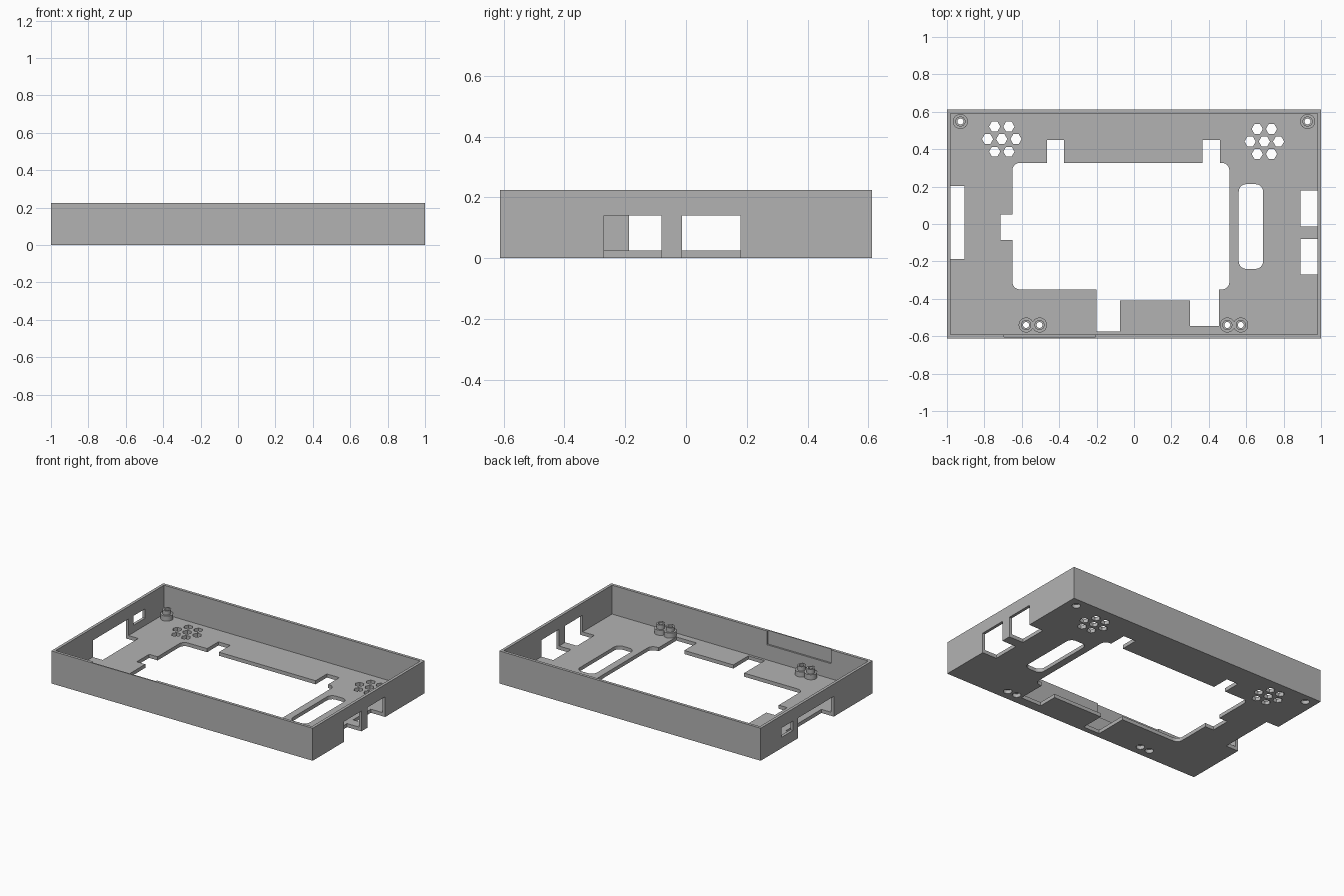
import bpy, bmesh, math
from math import cos, sin, pi

cube = bpy.data.objects.get("Cube")
if cube:
    bpy.data.objects.remove(cube, do_unlink=True)

HEIGHT, FLOOR, WALL = 0.225, 0.025, 0.02
X, Y = 1.0, 0.612
WINDOW_TOP = 0.14

grey = bpy.data.materials.new("matte grey")
grey.use_nodes = True
grey.diffuse_color = (0.45, 0.45, 0.45, 1)
grey.node_tree.nodes["Principled BSDF"].inputs["Base Color"].default_value = grey.diffuse_color


def add_object(name, bm):
    bmesh.ops.recalc_face_normals(bm, faces=bm.faces[:])
    mesh = bpy.data.meshes.new(name)
    bm.to_mesh(mesh)
    bm.free()
    mesh.materials.append(grey)
    obj = bpy.data.objects.new(name, mesh)
    bpy.context.collection.objects.link(obj)
    return obj


def prism(name, outline, z0, z1):
    """Extrude a flat outline from z0 to z1."""
    bm = bmesh.new()
    base = bm.faces.new([bm.verts.new((x, y, z0)) for x, y in outline])
    top = bmesh.ops.extrude_face_region(bm, geom=[base])["geom"]
    verts = [v for v in top if isinstance(v, bmesh.types.BMVert)]
    bmesh.ops.translate(bm, verts=verts, vec=(0, 0, z1 - z0))
    return add_object(name, bm)


def rect(x0, x1, y0, y1):
    return [(x0, y0), (x1, y0), (x1, y1), (x0, y1)]


def arc(cx, cy, r, start, steps=6):
    """Quarter turn, counter-clockwise, from a start angle in degrees."""
    angles = [math.radians(start + 90 * i / steps) for i in range(steps + 1)]
    return [(cx + r * cos(a), cy + r * sin(a)) for a in angles]


def ring(cx, cy, r, sides):
    return [(cx + r * cos(2 * pi * i / sides), cy + r * sin(2 * pi * i / sides)) for i in range(sides)]


def cut(target, outline, z0=-0.1, z1=0.1):
    cutter = prism("cutter", outline, z0, z1)
    cutter.hide_render = True
    mod = target.modifiers.new("cut", 'BOOLEAN')
    mod.operation, mod.solver, mod.object = 'DIFFERENCE', 'EXACT', cutter
    bpy.context.view_layer.objects.active = target
    bpy.ops.object.modifier_apply(modifier=mod.name)
    bpy.data.objects.remove(cutter, do_unlink=True)


# Open tray: floor and four walls
tray = prism("tray", rect(-X, X, -Y, Y), 0, HEIGHT)
cut(tray, rect(-X + WALL, X - WALL, -Y + WALL, Y - WALL), FLOOR, 0.5)

# Large floor opening with its notches
r = 0.04
opening = [(-0.2, -0.35), (-0.2, -0.575), (-0.075, -0.575), (-0.075, -0.41), (0.3, -0.41),
           (0.3, -0.545), (0.455, -0.545), (0.455, -0.35)]
opening += arc(0.51 - r, -0.35 + r, r, 270)
opening += arc(0.51 - r, 0.327 - r, r, 0)
opening += [(0.46, 0.327), (0.46, 0.45), (0.365, 0.45), (0.365, 0.327),
            (-0.375, 0.327), (-0.375, 0.45), (-0.465, 0.45), (-0.465, 0.327)]
opening += arc(-0.65 + r, 0.327 - r, r, 90)
opening += [(-0.65, 0.05), (-0.715, 0.05), (-0.715, -0.085), (-0.65, -0.085)]
opening += arc(-0.65 + r, -0.35 + r, r, 180)
cut(tray, opening)

# Rounded slot beside the opening
slot = []
for sx, sy, start in ((0.69 - r, 0.213 - r, 0), (0.56 + r, 0.213 - r, 90),
                      (0.56 + r, -0.24 + r, 180), (0.69 - r, -0.24 + r, 270)):
    slot += arc(sx, sy, r, start)
cut(tray, slot)

# Hexagonal vents: rows of two, three, two
for cx, cy in ((-0.707, 0.454), (0.697, 0.441)):
    for row, count in ((-1, 2), (0, 3), (1, 2)):
        for i in range(count):
            x = cx + (i - (count - 1) / 2) * 0.076
            cut(tray, ring(x, cy + row * 0.067, 0.03, 6))

# Connector ports through the side walls, open below
for x0, x1, y0, y1 in ((0.89, 1.1, -0.27, -0.08), (0.89, 1.1, -0.013, 0.18),
                       (-1.1, -0.905, -0.187, 0.203)):
    cut(tray, rect(x0, x1, y0, y1), -0.1, WINDOW_TOP)

# Small port in the side wall, and shallow recess inside the front wall
cut(tray, rect(-1.1, -0.95, 0.26, 0.385), 0.075, WINDOW_TOP)
cut(tray, rect(-0.695, -0.205, -Y + 0.008, -0.55), 0.13, 0.5)

# Stepped screw bosses with counterbores in the floor
BORE, NECK, FLANGE = 0.016, 0.027, 0.04
PROFILE = [(BORE, FLOOR), (FLANGE, FLOOR), (FLANGE, 0.06), (NECK, 0.06), (NECK, 0.09), (BORE, 0.09)]
SIDES = 24


def boss(name, cx, cy):
    cut(tray, ring(cx, cy, NECK, SIDES))
    bm = bmesh.new()
    loops = [[bm.verts.new((x, y, z)) for x, y in ring(cx, cy, rad, SIDES)] for rad, z in PROFILE]
    for a, b in zip(loops, loops[1:] + loops[:1]):
        for i in range(SIDES):
            j = (i + 1) % SIDES
            bm.faces.new((a[i], a[j], b[j], b[i]))
    obj = add_object(name, bm)
    bpy.ops.object.select_all(action='DESELECT')
    obj.select_set(True)
    bpy.context.view_layer.objects.active = obj
    bpy.ops.object.shade_smooth_by_angle(angle=math.radians(30))


boss("rear_boss_right", -0.928, 0.548)
boss("rear_boss_left", 0.928, 0.548)
for side, cx in (("right", -0.541), ("left", 0.535)):
    boss("front_boss_outer_" + side, cx + math.copysign(0.036, cx), -0.54)
    boss("front_boss_inner_" + side, cx - math.copysign(0.036, cx), -0.54)
